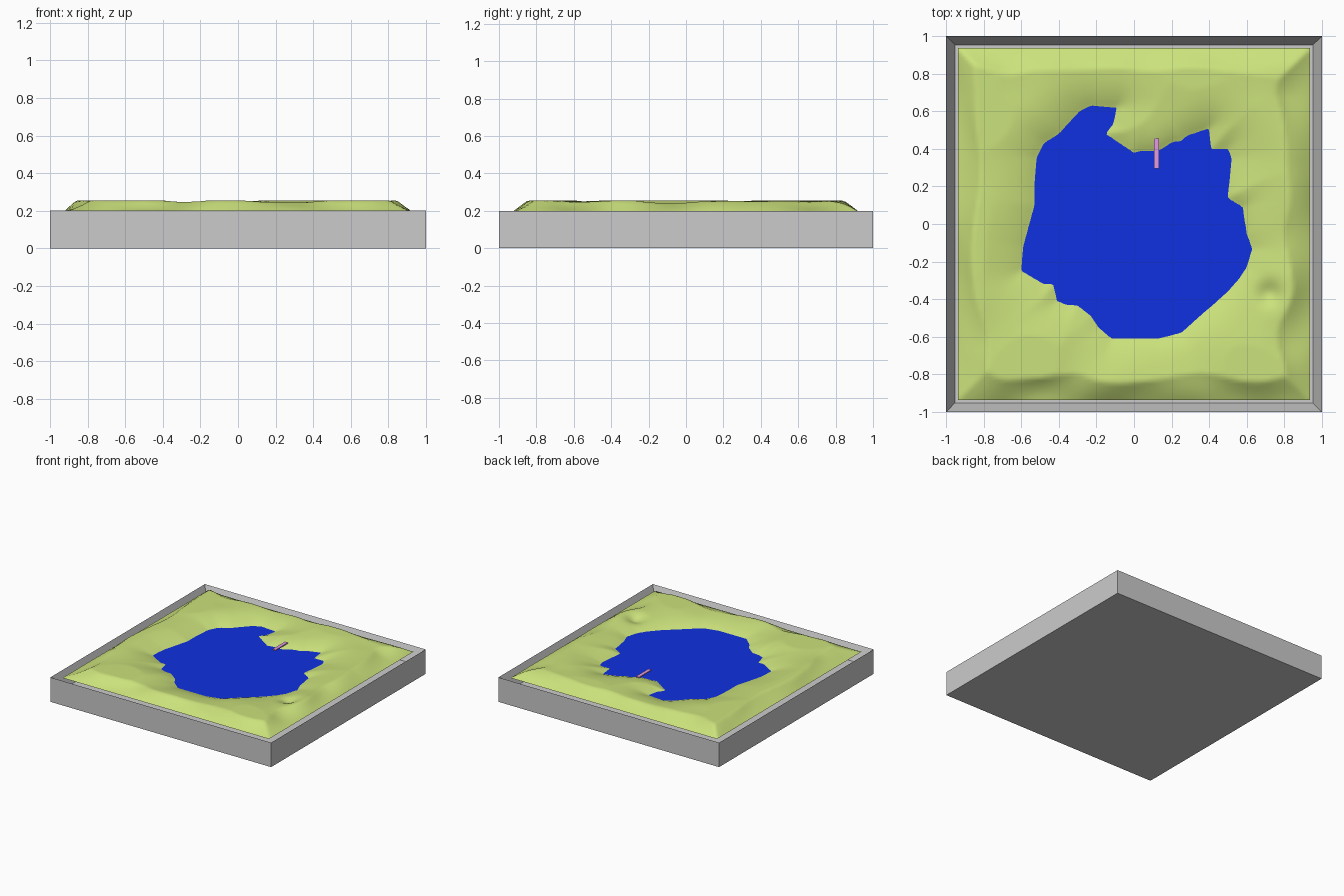
import bpy, bmesh, math
from mathutils import Vector, noise
from mathutils.geometry import intersect_point_line

if "Cube" in bpy.data.objects:
    bpy.data.objects.remove(bpy.data.objects["Cube"])


def material(name, rgb):
    m = bpy.data.materials.new(name)
    m.diffuse_color = (*rgb, 1)
    m.use_nodes = True
    m.node_tree.nodes["Principled BSDF"].inputs["Base Color"].default_value = m.diffuse_color
    return m


def finish(name, bm, mat=None):
    bmesh.ops.recalc_face_normals(bm, faces=bm.faces)
    me = bpy.data.meshes.new(name)
    bm.to_mesh(me)
    bm.free()
    ob = bpy.data.objects.new(name, me)
    bpy.context.collection.objects.link(ob)
    if mat:
        me.materials.append(mat)
    return ob


def box(name, size, loc, mat=None):
    bm = bmesh.new()
    bmesh.ops.create_cube(bm, size=1)
    bmesh.ops.scale(bm, vec=size, verts=bm.verts)
    bmesh.ops.translate(bm, vec=loc, verts=bm.verts)
    return finish(name, bm, mat)


# Tray: block with its top inset and pushed down
bm = bmesh.new()
bmesh.ops.create_cube(bm, size=1)
bmesh.ops.scale(bm, vec=(2, 2, 0.2), verts=bm.verts)
bmesh.ops.translate(bm, vec=(0, 0, 0.1), verts=bm.verts)
bm.faces.ensure_lookup_table()
top = max(bm.faces, key=lambda f: f.calc_center_median().z)
bmesh.ops.inset_region(bm, faces=[top], thickness=0.07)
bmesh.ops.translate(bm, vec=(0, 0, -0.12), verts=top.verts)
finish("tray", bm)

# Shoreline of the lake
SHORE = [(-.23, .63), (-.09, .62), (-.11, .53), (-.15, .48), (-.06, .42), (0, .38),
         (.04, .39), (.13, .39), (.21, .44), (.25, .44), (.28, .47), (.4, .51),
         (.41, .4), (.5, .4), (.52, .35), (.5, .14), (.58, .09), (.6, -.05),
         (.63, -.13), (.6, -.23), (.56, -.29), (.5, -.36), (.25, -.58), (.13, -.61),
         (-.12, -.61), (-.19, -.55), (-.23, -.49), (-.3, -.435), (-.36, -.43), (-.41, -.41),
         (-.43, -.32), (-.48, -.32), (-.6, -.25), (-.59, -.12), (-.53, .1), (-.53, .2),
         (-.52, .35), (-.48, .43), (-.4, .48), (-.29, .6)]
SHORE = [Vector((x, y, 0)) for x, y in SHORE]


def shore_distance(p):
    """Signed distance to the shore, negative over the lake."""
    best, inside = 9, False
    for i, b in enumerate(SHORE):
        a = SHORE[i - 1]
        q, t = intersect_point_line(p, a, b)
        q = a.lerp(b, min(1, max(0, t)))
        best = min(best, (p - q).length)
        if (a.y > p.y) != (b.y > p.y) and p.x < a.x + (p.y - a.y) / (b.y - a.y) * (b.x - a.x):
            inside = not inside
    return -best if inside else best


def height(x, y):
    p = Vector((x, y, 0))
    d = shore_distance(p)
    if d < 0:
        return max(0.15, 0.2 + 0.3 * d)
    n = noise.noise(Vector((x * 3, y * 3, 4.2)))
    bank = 0.06 * (1 - math.exp(-d / 0.13)) * (1 + 0.35 * n)
    edge = 0.935 - max(abs(x), abs(y))
    rim = 0.188 + edge * (0.55 + 0.5 * n)
    dip = 0.06 * math.exp(-((x - 0.72) ** 2 + (y + 0.37) ** 2) / 0.004)
    return min(0.255, 0.2 + bank - dip * 0.6, rim)


# Grassy ground dipping into the lake bed
bm = bmesh.new()
bmesh.ops.create_grid(bm, x_segments=110, y_segments=110, size=0.935)
for v in bm.verts:
    v.co.z = height(v.co.x, v.co.y)
ground = finish("ground", bm, material("grass", (0.6, 0.76, 0.2)))
for f in ground.data.polygons:
    f.use_smooth = True

# Lake water
bm = bmesh.new()
bmesh.ops.create_grid(bm, x_segments=1, y_segments=1, size=0.74)
bmesh.ops.translate(bm, vec=(0, 0, 0.2), verts=bm.verts)
finish("water", bm, material("water", (0.005, 0.03, 0.75)))

# Small jetty
box("jetty", (0.028, 0.16, 0.008), (0.12, 0.375, 0.229), material("jetty", (0.75, 0.33, 0.75)))
